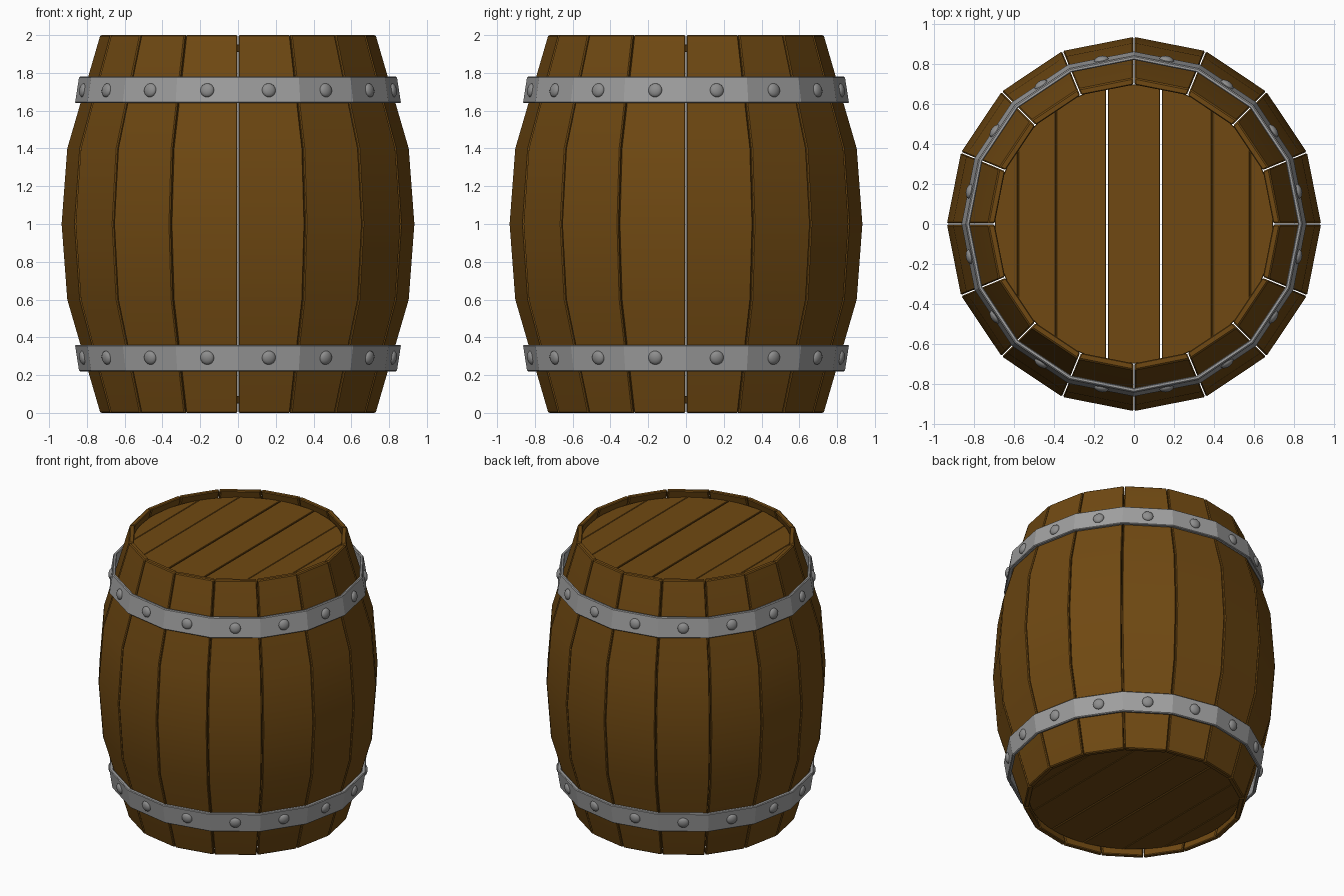
import bpy, bmesh
from math import sin, cos, pi, sqrt, radians
from mathutils import Matrix, Vector

cube = bpy.data.objects.get("Cube")
if cube:
    bpy.data.objects.remove(cube, do_unlink=True)

SIDES = 16
STEP = 2 * pi / SIDES


def material(name, rgb, rough):
    m = bpy.data.materials.new(name)
    m.use_nodes = True
    m.diffuse_color = (*rgb, 1)
    node = m.node_tree.nodes["Principled BSDF"]
    node.inputs["Base Color"].default_value = (*rgb, 1)
    node.inputs["Roughness"].default_value = rough
    return m


wood = material("brown wood", (0.16, 0.066, 0.006), 0.8)
iron = material("grey iron", (0.35, 0.35, 0.35), 0.6)
rivet_iron = material("dark grey iron", (0.27, 0.27, 0.27), 0.6)


def finish(bm, name, mat, bevel=0.0, smooth=None):
    """Chamfer the hard edges and turn the bmesh into an object."""
    bmesh.ops.recalc_face_normals(bm, faces=bm.faces)
    if bevel:
        hard = [e for e in bm.edges if e.calc_face_angle(0) > radians(40)]
        bmesh.ops.bevel(bm, geom=hard, offset=bevel, segments=1,
                        affect='EDGES', clamp_overlap=True)
    mesh = bpy.data.meshes.new(name)
    bm.to_mesh(mesh)
    bm.free()
    mesh.materials.append(mat)
    ob = bpy.data.objects.new(name, mesh)
    bpy.context.collection.objects.link(ob)
    if smooth:
        bpy.ops.object.select_all(action='DESELECT')
        ob.select_set(True)
        bpy.context.view_layer.objects.active = ob
        bpy.ops.object.shade_smooth_by_angle(angle=radians(smooth))
    return ob


def polar(r, a, z):
    return Vector((r * cos(a), r * sin(a), z))


def loft(bm, rings, closed):
    """Join equal loops of vertices; cap the ends or close into a ring."""
    n = len(rings[0])
    pairs = list(zip(rings, rings[1:]))
    if closed:
        pairs.append((rings[-1], rings[0]))
    for lo, hi in pairs:
        for i in range(n):
            j = (i + 1) % n
            bm.faces.new((lo[i], lo[j], hi[j], hi[i]))
    if not closed:
        bm.faces.new(rings[0])
        bm.faces.new(rings[-1])


# Staves: bulging boards with narrow gaps between them
PROFILE = [(0, 0.73), (0.6, 0.905), (1, 0.935), (1.4, 0.905), (2, 0.73)]
THICK, GAP = 0.035, 0.003
for k in range(SIDES):
    bm = bmesh.new()
    rings = []
    for z, r in PROFILE:
        a, b = k * STEP + GAP / r, (k + 1) * STEP - GAP / r
        loop = [(r, a), (r, b), (r - THICK, b), (r - THICK, a)]
        rings.append([bm.verts.new(polar(q, t, z)) for q, t in loop])
    loft(bm, rings, False)
    finish(bm, f"stave_{k + 1}", wood, 0.006, 20)

# Recessed lids: parallel planks cut to a circle
LID_R = 0.697
EDGES = [-LID_R, -0.58, -0.39, -0.135, 0.135, 0.39, 0.58, LID_R]
for lid, z0 in (("top", 1.91), ("bottom", 0.05)):
    for p, (x0, x1) in enumerate(zip(EDGES, EDGES[1:])):
        gaps = [0.004 if abs(x) < 0.2 else 0.001 for x in (x0, x1)]
        x0, x1 = x0 + gaps[0], x1 - gaps[1]
        xs = [x0 + (x1 - x0) * i / 6 for i in range(7)]
        arc = [(x, sqrt(LID_R ** 2 - x * x)) for x in xs]
        outline = arc + [(x, -y) for x, y in reversed(arc)]
        bm = bmesh.new()
        loft(bm, [[bm.verts.new((x, y, z)) for x, y in outline]
                  for z in (z0, z0 + 0.04)], False)
        finish(bm, f"{lid}_lid_plank_{p + 1}", wood, 0.003)

# Iron hoops, the lower one mirrored from the upper, each with domed rivets
HOOP = [(0.835, 1.64), (0.863, 1.64), (0.841, 1.78), (0.82, 1.78)]
for hoop, flip in (("upper", False), ("lower", True)):
    def level(z):
        return 2 - z if flip else z

    bm = bmesh.new()
    rings = [[bm.verts.new(polar(r, k * STEP, level(z))) for r, z in HOOP]
             for k in range(SIDES)]
    loft(bm, rings, True)
    finish(bm, f"{hoop}_hoop", iron, 0.005)

    tilt = Matrix.Rotation(radians(9 if flip else -9), 4, 'Y')
    bm = bmesh.new()
    for k in range(SIDES):
        a = (k + 0.5) * STEP
        place = (Matrix.Translation(polar(0.836, a, level(1.708)))
                 @ Matrix.Rotation(a, 4, 'Z') @ tilt
                 @ Matrix.Diagonal((0.02, 0.037, 0.037, 1))
                 @ Matrix.Rotation(pi / 2, 4, 'Y'))
        bmesh.ops.create_uvsphere(bm, u_segments=16, v_segments=10,
                                  radius=1, matrix=place)
    finish(bm, f"{hoop}_rivets", rivet_iron, smooth=60)
